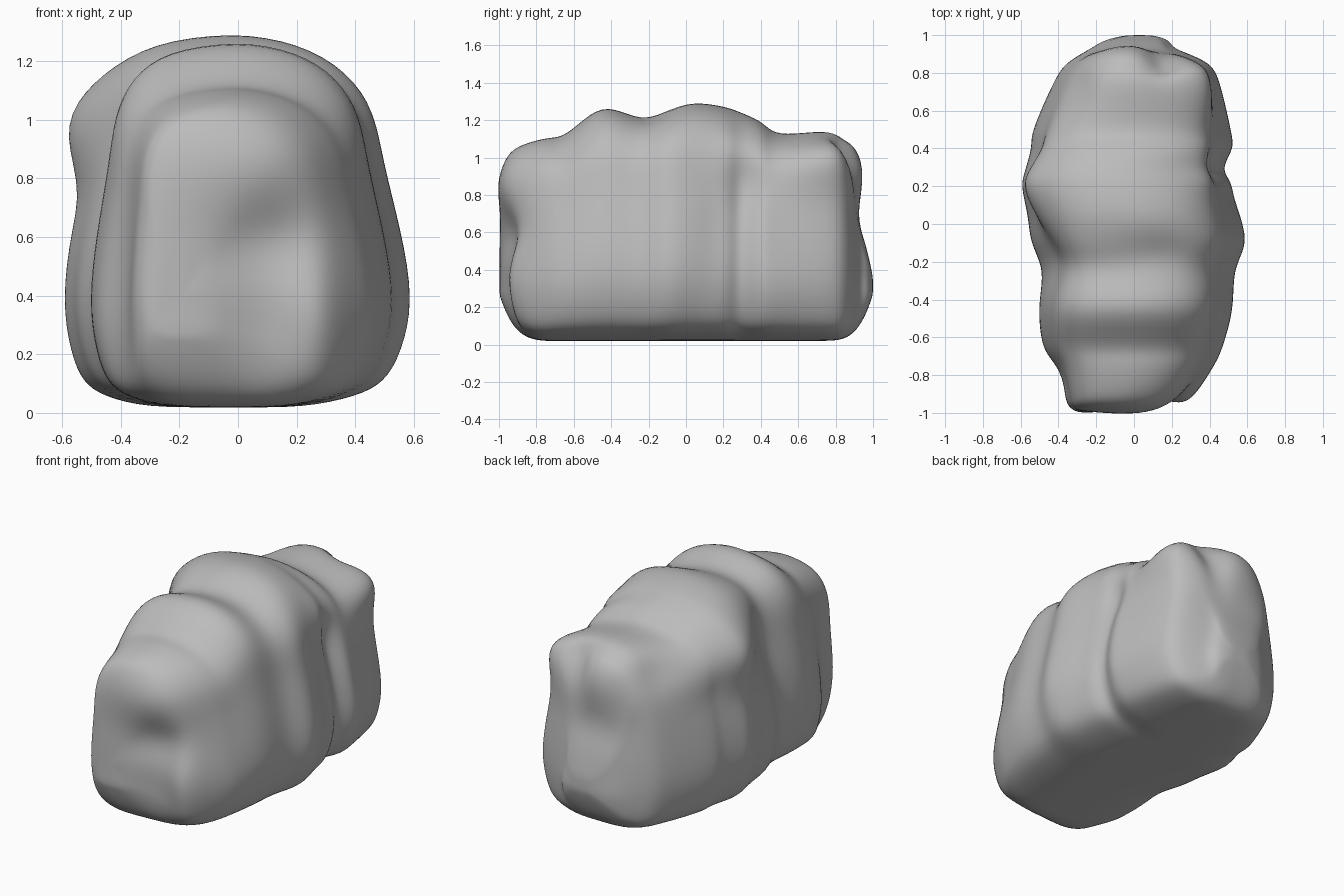
import bpy
import bmesh
from math import exp
from mathutils import Vector

if "Cube" in bpy.data.objects:
    bpy.data.objects.remove(bpy.data.objects["Cube"], do_unlink=True)

# Stations from front to back: y, side limits -x and +x, top
STATIONS = [
    (-1, -.28, -.1, .55), (-.985, -.33, .04, .8), (-.95, -.37, .2, 1),
    (-.88, -.4, .33, 1.07), (-.75, -.44, .43, 1.11), (-.64, -.49, .48, 1.13),
    (-.45, -.51, .53, 1.28), (-.25, -.49, .54, 1.22), (-.1, -.55, .6, 1.27),
    (.05, -.57, .57, 1.3), (.2, -.6, .54, 1.28), (.29, -.58, .48, 1.25),
    (.4, -.55, .53, 1.2), (.5, -.54, .52, 1.13), (.75, -.43, .46, 1.15),
    (.84, -.37, .41, 1.1), (.89, -.3, .32, 1.02), (.93, -.23, .22, .7),
    (.975, -.15, .18, .48), (1, -.04, .1, .36),
]

# Cross-section from underside to crown: width share, height share
SIDE = [(0, 0), (.35, 0), (.66, .03), (.83, .07), (.93, .15), (1, .29),
        (.93, .48), (.83, .66), (.77, .8), (.62, .9), (.36, .97), (0, 1)]

# Directions in which the stone swells or is worn
TO_LEFT, TO_RIGHT = Vector((1, 0, 0)), Vector((-1, 0, 0))
TO_FRONT, TO_BACK = Vector((0, -1, 0)), Vector((0, 1, 0))
DOWN = Vector((0, 0, -1))

# Each swell or hollow: centre, radii, direction, depth
BROW = [
    ((.05, -.95, .87), (.3, .2, .14), TO_FRONT, .04),    # brow
    ((.16, -.95, .59), (.24, .2, .1), TO_BACK, .06),     # hollow under brow
    ((.08, -.97, .3), (.16, .2, .3), TO_BACK, .045),     # recess
    ((.27, -.86, .35), (.08, .2, .25), TO_FRONT, .05),   # column
    ((-.42, -.85, .4), (.08, .12, .35), TO_LEFT + TO_BACK, .03),  # corner crease
]
FLANKS = [
    ((-.5, .2, .98), (.2, .2, .18), TO_RIGHT, .08),      # high shoulder
    ((-.55, .2, .77), (.2, .3, .07), TO_LEFT, .04),      # crease below it
    ((-.5, -.16, .95), (.2, .14, .25), TO_LEFT, .06),    # worn shoulder
    ((.14, -.14, 1.25), (.14, .08, .2), DOWN, .04),      # crown groove
    ((.5, .15, .55), (.15, .06, .3), TO_RIGHT, .03),     # side groove
    ((.38, .28, 1.08), (.15, .08, .14), TO_LEFT, .06),   # lip over groove
    ((.46, .34, .86), (.15, .09, .08), TO_RIGHT, .05),   # side pocket
]
REAR = [
    ((.36, .72, 1), (.14, .18, .14), TO_LEFT * 2 + TO_BACK - DOWN, .04),  # knob
    ((-.03, .9, .92), (.15, .14, .15), TO_BACK * 2 - DOWN, .03),          # ball
    ((0, .92, .68), (.25, .1, .08), TO_FRONT, .03),                # hollow under ball
    ((.14, .87, 1.05), (.06, .12, .15), TO_FRONT * 2 + DOWN, .045),       # notch
    ((-.36, .76, 1.05), (.14, .16, .16), TO_LEFT + TO_FRONT + DOWN, .04),  # worn corner
]


def smooth_path(points, steps):
    """Points resampled along a Catmull-Rom curve."""
    pts = [Vector(p) for p in points]
    out = []
    for i in range(len(pts) - 1):
        before, start, end = pts[max(i - 1, 0)], pts[i], pts[i + 1]
        after = pts[min(i + 2, len(pts) - 1)]
        for k in range(steps):
            t = k / steps
            out.append(start + (end - before) * (t / 2)
                       + (before * 2 - start * 5 + end * 4 - after) * (t * t / 2)
                       + (start * 3 - before - end * 3 + after) * (t ** 3 / 2))
    return out + [pts[-1]]


def dented(point):
    """Point moved by every swell and hollow near it."""
    moved = point.copy()
    for centre, radii, direction, depth in BROW + FLANKS + REAR:
        distance = sum(((p - c) / r) ** 2 for p, c, r in zip(point, centre, radii))
        moved += direction * depth * exp(-distance)
    return moved


def underside(y):
    """Flat base that turns up at both ends."""
    return .02 + .25 * max(0, (abs(y) - .7) / .3) ** 4


# Boulder body lofted along its length; its right side is fuller than its left
side = smooth_path(SIDE, 2)
outline = [(w, h) for w, h in side]
outline += [(-max(w, 0) ** .7, h) for w, h in side[-2:0:-1]]
count = len(outline)
bm = bmesh.new()
rings = []
for y, right, left, top in smooth_path(STATIONS, 3):
    middle, reach, base = (left + right) / 2, (left - right) / 2, underside(y)
    ring = []
    for w, h in outline:
        point = Vector((middle + w * reach, y, base + h * (top - base)))
        ring.append(bm.verts.new(dented(point)))
    rings.append(ring)
for ring, following in zip(rings, rings[1:]):
    for i in range(count):
        j = (i + 1) % count
        bm.faces.new((ring[i], ring[j], following[j], following[i]))

# Closed ends
for ring in (rings[0], rings[-1]):
    hub = bm.verts.new(sum((v.co for v in ring), Vector()) / count)
    for i in range(count):
        bm.faces.new((ring[i], ring[(i + 1) % count], hub))

# Weathered surface
bmesh.ops.recalc_face_normals(bm, faces=bm.faces)
for _ in range(2):
    bmesh.ops.smooth_vert(bm, verts=bm.verts, factor=.4,
                          use_axis_x=True, use_axis_y=True, use_axis_z=True)

mesh = bpy.data.meshes.new("boulder")
bm.to_mesh(mesh)
bm.free()
boulder = bpy.data.objects.new("boulder", mesh)
bpy.context.collection.objects.link(boulder)
mesh.shade_smooth()
rounding = boulder.modifiers.new("rounding", "SUBSURF")
rounding.levels = rounding.render_levels = 1

# Plain stone colour
stone = bpy.data.materials.new("grey stone")
stone.use_nodes = True
colour = (.5, .5, .5, 1)
stone.diffuse_color = colour
stone.node_tree.nodes["Principled BSDF"].inputs["Base Color"].default_value = colour
mesh.materials.append(stone)
